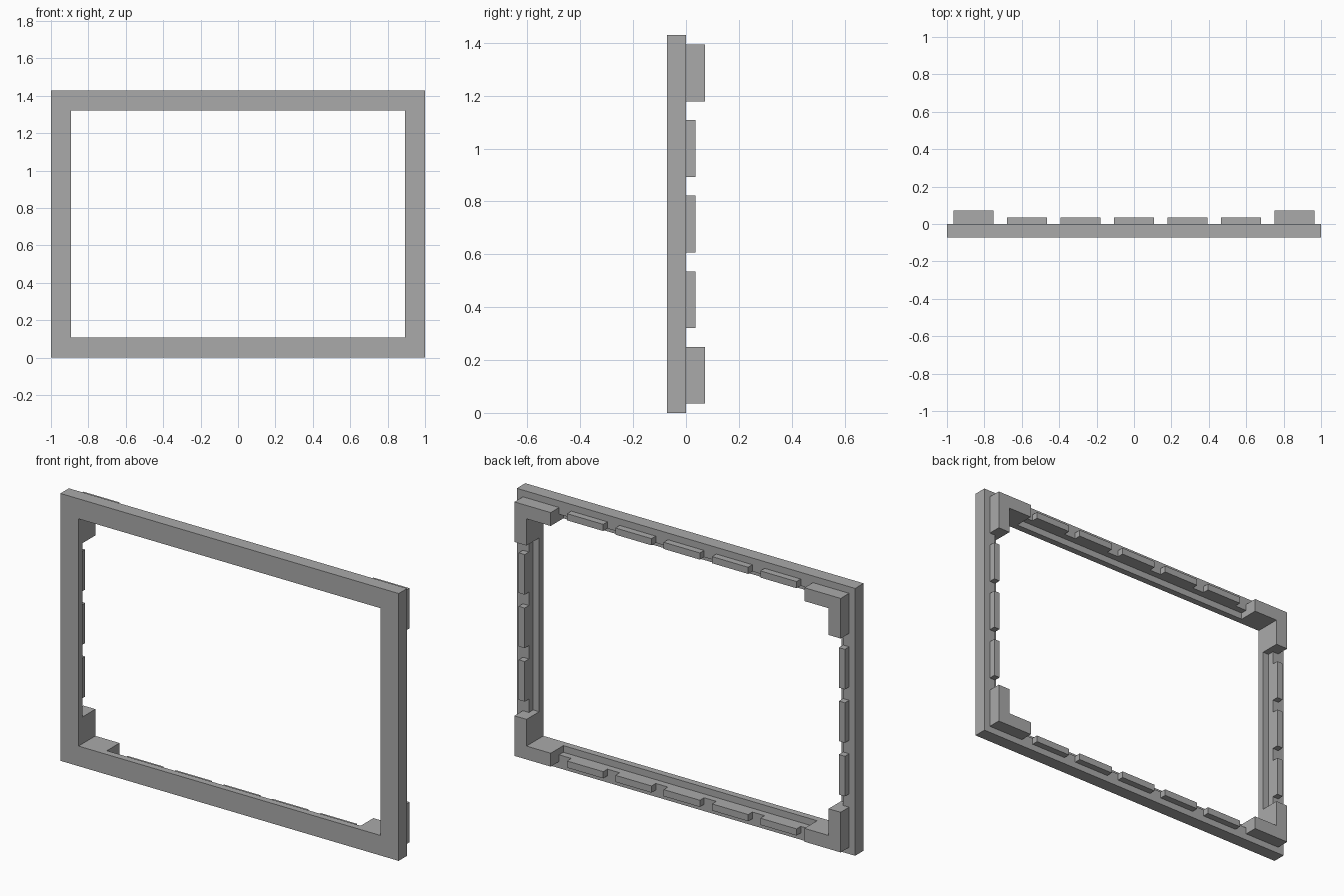
import bpy, bmesh
from mathutils import Matrix, Vector

U = 1 / 56                 # layout module
W, H = 112, 80             # frame size in modules
MID = H / 2

if "Cube" in bpy.data.objects:
    bpy.data.objects.remove(bpy.data.objects["Cube"], do_unlink=True)

grey = bpy.data.materials.new("plain_grey")
grey.use_nodes = True
grey.diffuse_color = (0.4, 0.4, 0.4, 1)
grey.node_tree.nodes["Principled BSDF"].inputs["Base Color"].default_value = (0.4, 0.4, 0.4, 1)


def finish(name, bm):
    bmesh.ops.recalc_face_normals(bm, faces=bm.faces)
    mesh = bpy.data.meshes.new(name)
    bm.to_mesh(mesh)
    bm.free()
    mesh.materials.append(grey)
    obj = bpy.data.objects.new(name, mesh)
    bpy.context.collection.objects.link(obj)
    return obj


def box(name, low, high):
    """Box between two corners given in modules."""
    low, high = Vector(low) * U, Vector(high) * U
    bm = bmesh.new()
    bmesh.ops.create_cube(bm, size=1)
    bmesh.ops.transform(bm, verts=bm.verts, matrix=Matrix.Translation((low + high) / 2)
                        @ Matrix.Diagonal((*(high - low), 1)))
    return finish(name, bm)


def prism(name, outline, y0, y1):
    """Outline in x and z, extruded from y0 to y1."""
    bm = bmesh.new()
    face = bm.faces.new([bm.verts.new((x * U, y0 * U, z * U)) for x, z in outline])
    new = bmesh.ops.extrude_face_region(bm, geom=[face])["geom"]
    verts = [v for v in new if isinstance(v, bmesh.types.BMVert)]
    bmesh.ops.translate(bm, verts=verts, vec=(0, (y1 - y0) * U, 0))
    return finish(name, bm)


def cut(target, cutter):
    mod = target.modifiers.new("cut", "BOOLEAN")
    mod.operation = "DIFFERENCE"
    mod.solver = "EXACT"
    mod.object = cutter
    cutter.hide_render = True
    bpy.context.view_layer.objects.active = target
    bpy.ops.object.modifier_apply(modifier=mod.name)
    bpy.data.objects.remove(cutter, do_unlink=True)


# Frame: open middle, with a rebate along each rear inner edge between corners
frame = box("frame", (-W / 2, -4, 0), (W / 2, 0, H))
cut(frame, box("opening_cutter", (-50, -6, 6), (50, 2, H - 6)))
cut(frame, box("long_rebate_cutter", (-42, -2, 4), (42, 2, H - 4)))
cut(frame, box("short_rebate_cutter", (-52, -2, 14), (52, 2, H - 14)))

# L-shaped corner brackets on the back
corner = [(54, 38), (42, 38), (42, 34), (50, 34), (50, 26), (54, 26)]
for side, sx in (("left", 1), ("right", -1)):
    for level, sz in (("top", 1), ("bottom", -1)):
        prism(f"{level}_{side}_corner", [(sx * x, MID + sz * z) for x, z in corner], 0, 4)

# Rows of small rear tabs on all four sides
for i in range(-2, 3):
    for level, z in (("top", H - 4), ("bottom", 2)):
        box(f"{level}_tab_{i + 3}", (16 * i - 6, 0, z), (16 * i + 6, 2, z + 2))
for i in range(-1, 2):
    for side, x in (("left", 52), ("right", -54)):
        box(f"{side}_tab_{i + 2}", (x, 0, MID + 16 * i - 6), (x + 2, 2, MID + 16 * i + 6))
